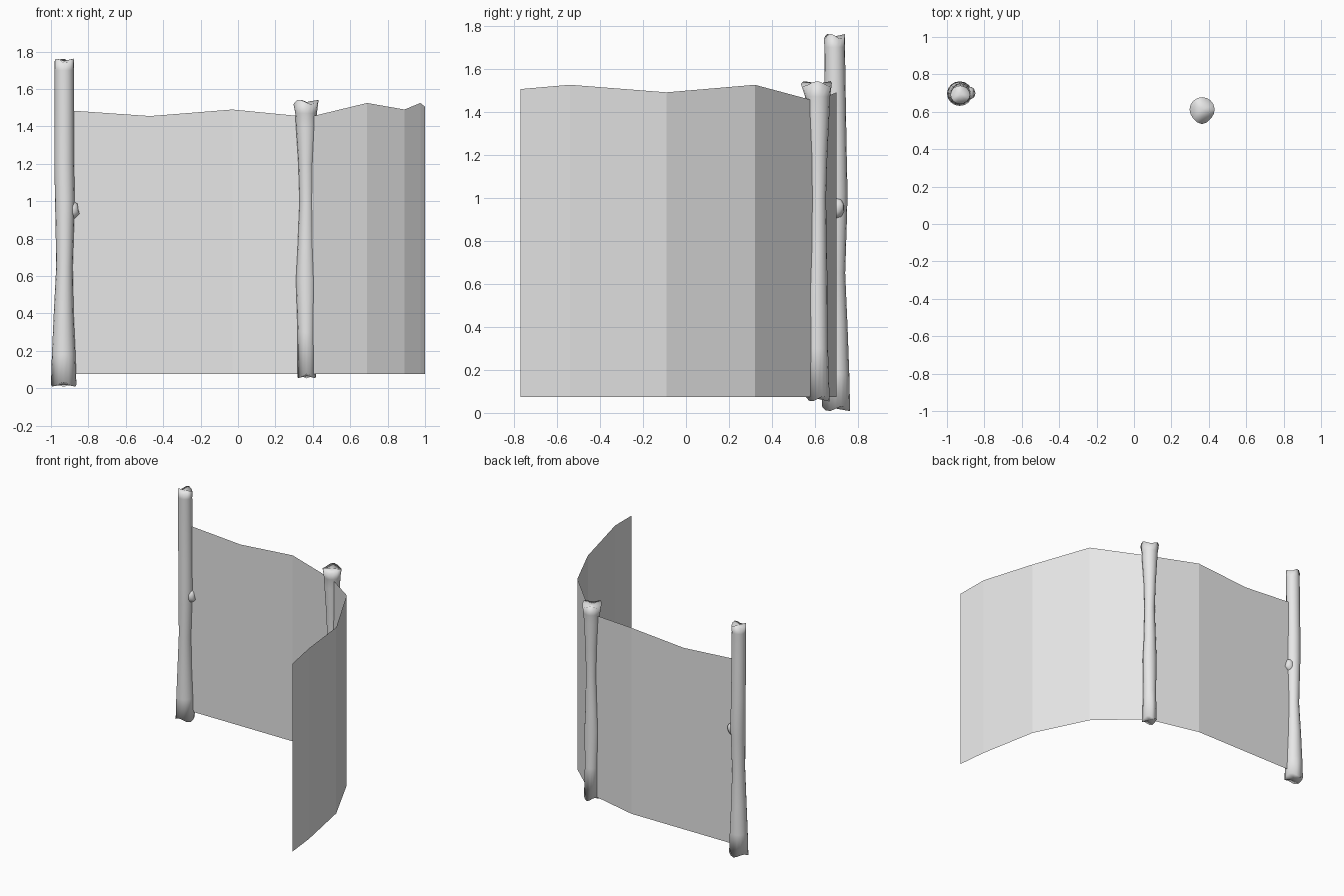
import bpy, bmesh, math
from mathutils import Vector

cube = bpy.data.objects.get("Cube")
if cube:
    bpy.data.objects.remove(cube, do_unlink=True)

grey = bpy.data.materials.new("pale grey")
grey.use_nodes = True
grey.diffuse_color = (0.8, 0.8, 0.8, 1)
grey.node_tree.nodes["Principled BSDF"].inputs["Base Color"].default_value = (0.8, 0.8, 0.8, 1)


def finish(name, bm, smooth):
    mesh = bpy.data.meshes.new(name)
    bmesh.ops.recalc_face_normals(bm, faces=bm.faces)
    for f in bm.faces:
        f.smooth = smooth
    bm.to_mesh(mesh)
    bm.free()
    mesh.materials.append(grey)
    obj = bpy.data.objects.new(name, mesh)
    bpy.context.collection.objects.link(obj)
    return obj


def loft(name, rings, axis=Vector((0, 0, 1)), sides=16, wave=0.0, lobe=0.0):
    """Rounded log through rings of (centre, radius across, radius deep)."""
    bm = bmesh.new()
    axis = axis.normalized()
    u = Vector((0, 1, 0)).cross(axis).normalized()
    v = axis.cross(u)
    loops = []
    for i, (c, ru, rv) in enumerate(rings):
        end = i in (0, len(rings) - 1)
        loop = []
        for k in range(sides):
            a = math.tau * k / sides
            p = Vector(c) + u * ru * math.cos(a) + v * rv * math.sin(a)
            if end:  # ragged saw cut
                p += axis * wave * math.sin(3 * a + i)
            if i == len(rings) - 1 and lobe:  # splinter on the front of the top rim
                p += Vector((0, -lobe, 0)) * max(0, -math.sin(a)) ** 6
            loop.append(bm.verts.new(p))
        loops.append(loop)
    for lo, hi in zip(loops, loops[1:]):
        for k in range(sides):
            n = (k + 1) % sides
            bm.faces.new((lo[k], lo[n], hi[n], hi[k]))
    for loop, c in ((loops[0], rings[0][0]), (loops[-1], rings[-1][0])):
        mid = bm.verts.new(c)
        for k in range(sides):
            bm.faces.new((loop[k], loop[(k + 1) % sides], mid))
    return finish(name, bm, True)


# Tall post with a knotty stub on its side
loft("tall_post", [
    ((-0.932, 0.697, 0.02), 0.068, 0.066),
    ((-0.932, 0.697, 0.18), 0.063, 0.062),
    ((-0.932, 0.696, 0.40), 0.053, 0.055),
    ((-0.928, 0.692, 0.65), 0.044, 0.048),
    ((-0.926, 0.696, 0.90), 0.050, 0.052),
    ((-0.926, 0.697, 1.02), 0.053, 0.054),
    ((-0.929, 0.697, 1.20), 0.052, 0.050),
    ((-0.929, 0.693, 1.50), 0.051, 0.049),
    ((-0.929, 0.691, 1.70), 0.051, 0.048),
    ((-0.929, 0.691, 1.75), 0.052, 0.049)], wave=0.012)
loft("tall_post_stub", [
    ((-0.92, 0.70, 0.94), 0.060, 0.038),
    ((-0.875, 0.70, 0.958), 0.045, 0.034),
    ((-0.856, 0.70, 0.962), 0.030, 0.026)],
    axis=Vector((1, 0, 0.2)), sides=10, wave=0.003)

# Short post with a flared top
loft("short_post", [
    ((0.367, 0.612, 0.065), 0.050, 0.056),
    ((0.366, 0.612, 0.30), 0.047, 0.048),
    ((0.364, 0.611, 0.58), 0.054, 0.047),
    ((0.364, 0.613, 0.75), 0.045, 0.042),
    ((0.367, 0.614, 1.00), 0.038, 0.037),
    ((0.365, 0.613, 1.20), 0.042, 0.044),
    ((0.365, 0.612, 1.40), 0.055, 0.055),
    ((0.364, 0.612, 1.47), 0.058, 0.058),
    ((0.364, 0.612, 1.53), 0.067, 0.066)], wave=0.012, lobe=0.012)

# Thin curved sheet with an uneven top edge
bottom = 0.075
path = [(-0.90, 0.70, 1.485), (-0.47, 0.70, 1.455), (-0.03, 0.70, 1.49),
        (0.38, 0.60, 1.45), (0.69, 0.32, 1.525), (0.89, -0.09, 1.49),
        (0.975, -0.54, 1.525), (1.0, -0.77, 1.505)]
bm = bmesh.new()
low = [bm.verts.new((x, y, bottom)) for x, y, z in path]
top = [bm.verts.new(p) for p in path]
for i in range(len(path) - 1):
    bm.faces.new((low[i], low[i + 1], top[i + 1], top[i]))
finish("fence_sheet", bm, False)
